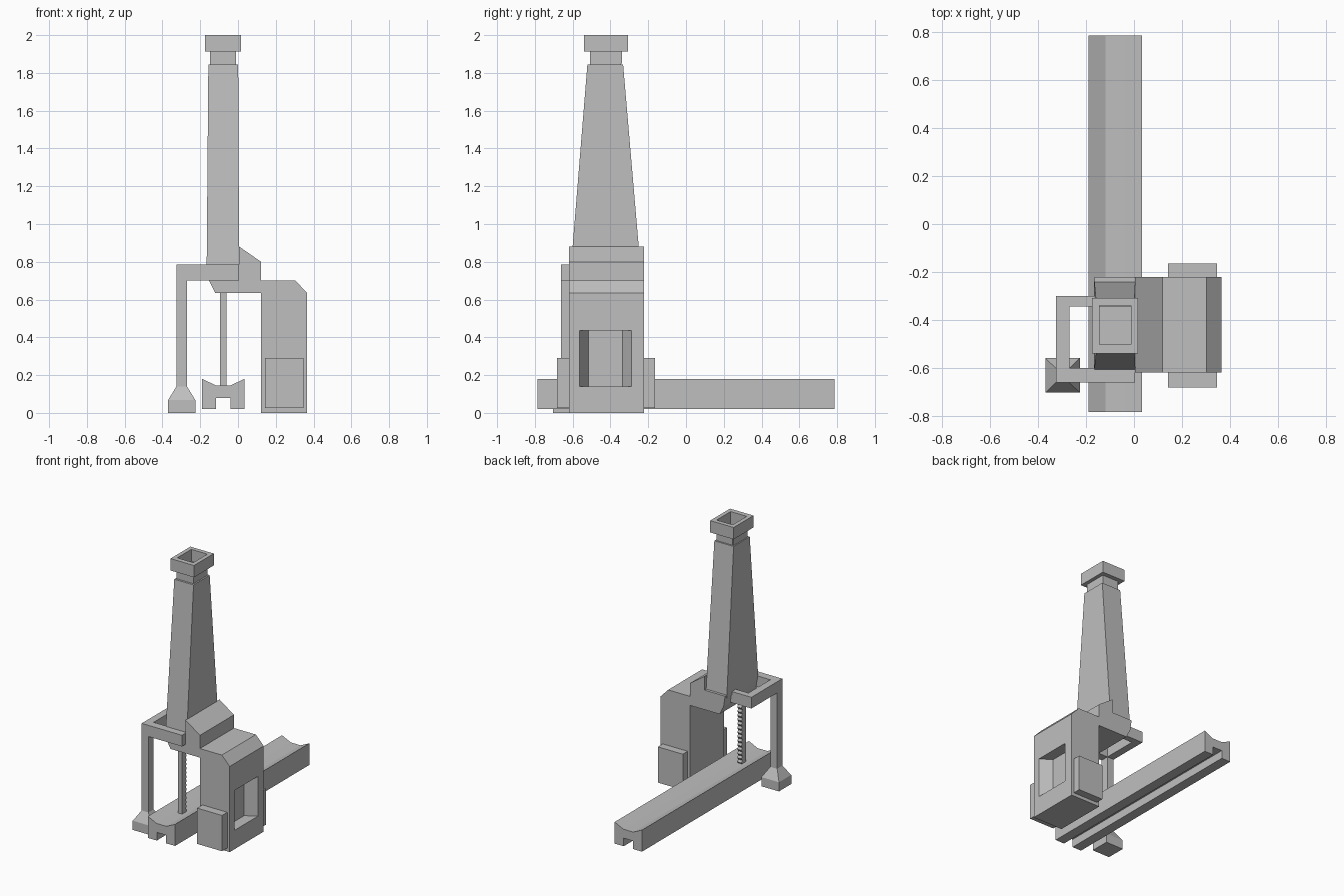
import bpy
import bmesh
from mathutils import Vector

cube = bpy.data.objects.get("Cube")
if cube:
    bpy.data.objects.remove(cube, do_unlink=True)

GRAY = (0.52, 0.52, 0.52, 1.0)
mat = bpy.data.materials.new("plain gray")
mat.use_nodes = True
mat.diffuse_color = GRAY
mat.node_tree.nodes["Principled BSDF"].inputs["Base Color"].default_value = GRAY


def finish(name, bm):
    bmesh.ops.recalc_face_normals(bm, faces=bm.faces)
    mesh = bpy.data.meshes.new(name)
    bm.to_mesh(mesh)
    bm.free()
    mesh.materials.append(mat)
    obj = bpy.data.objects.new(name, mesh)
    bpy.context.collection.objects.link(obj)
    return obj


def prism(name, profile, axis, start, end):
    """Extrude a 2D outline along one axis."""
    bm = bmesh.new()
    verts = []
    for p in profile:
        co = list(p)
        co.insert("xyz".index(axis), start)
        verts.append(bm.verts.new(co))
    face = bm.faces.new(verts)
    step = Vector([end - start if a == axis else 0 for a in "xyz"])
    new = bmesh.ops.extrude_face_region(bm, geom=[face])["geom"]
    bmesh.ops.translate(bm, vec=step,
                        verts=[v for v in new if isinstance(v, bmesh.types.BMVert)])
    return finish(name, bm)


def loft(name, sections):
    """Skin a stack of rectangles given as x0, x1, y0, y1, z."""
    bm = bmesh.new()
    rings = [[bm.verts.new(c) for c in
              ((x0, y0, z), (x1, y0, z), (x1, y1, z), (x0, y1, z))]
             for x0, x1, y0, y1, z in sections]
    for a, b in zip(rings, rings[1:]):
        for i in range(4):
            j = (i + 1) % 4
            bm.faces.new((a[i], a[j], b[j], b[i]))
    bm.faces.new(rings[0])
    bm.faces.new(rings[-1])
    return finish(name, bm)


def box(name, x0, x1, y0, y1, z0, z1):
    return loft(name, [(x0, x1, y0, y1, z0), (x0, x1, y0, y1, z1)])


# Main housing with a bevelled outer top edge
FRONT, BACK = -0.62, -0.222
housing = prism("housing", [(0.122, 0), (0.366, 0), (0.366, 0.635), (0.302, 0.702),
                            (0.122, 0.702)], "y", FRONT, BACK)

# Window recess with slanted sides
cutter = prism("window_cutter", [(0.38, -0.573), (0.38, -0.281), (0.285, -0.335),
                                 (0.285, -0.515)], "z", 0.14, 0.435)
cutter.hide_render = True
cut = housing.modifiers.new("window", "BOOLEAN")
cut.operation = "DIFFERENCE"
cut.solver = "EXACT"
cut.object = cutter
bpy.context.view_layer.objects.active = housing
bpy.ops.object.modifier_apply(modifier=cut.name)
bpy.data.objects.remove(cutter, do_unlink=True)

# Side plates at the front and back of the housing
box("front_plate", 0.142, 0.346, -0.682, FRONT, 0.025, 0.29)
box("back_plate", 0.142, 0.346, BACK, -0.165, 0.025, 0.29)

# Bridge with sloped hood, carrying the tower
prism("bridge", [(0.122, 0.635), (0.122, 0.80), (0.004, 0.882), (0.004, 0.78),
                 (-0.165, 0.78), (-0.153, 0.70), (-0.12, 0.635)], "y", FRONT, BACK)

# Hollow-topped tapering tower with neck and collar
loft("tower", [
    (-0.166, 0.006, -0.61, -0.24, 0.76),
    (-0.157, 0.001, -0.522, -0.333, 1.845),
    (-0.148, -0.01, -0.507, -0.345, 1.845),
    (-0.148, -0.01, -0.507, -0.345, 1.912),
    (-0.175, 0.017, -0.54, -0.308, 1.912),
    (-0.175, 0.017, -0.54, -0.308, 2.0),
    (-0.145, -0.013, -0.504, -0.34, 2.0),
    (-0.145, -0.013, -0.504, -0.34, 1.85),
])

# Support frame: three bars, one leg and a flared foot
box("frame_front_bar", -0.326, 0.004, -0.662, -0.602, 0.702, 0.785)
box("frame_side_bar", -0.326, -0.27, -0.602, -0.345, 0.702, 0.785)
box("frame_back_bar", -0.326, -0.15, -0.345, -0.30, 0.702, 0.785)
box("leg", -0.326, -0.27, -0.662, -0.602, 0.13, 0.702)
loft("foot", [
    (-0.37, -0.226, -0.704, -0.56, 0),
    (-0.37, -0.226, -0.704, -0.56, 0.068),
    (-0.326, -0.27, -0.662, -0.602, 0.14),
])

# Toothed rack hanging from the bridge
TEETH = 16
pitch = 0.5 / TEETH
rack = [(-0.565, 0.64), (-0.565, 0.14)]
for i in range(TEETH):
    z = 0.14 + i * pitch
    rack += [(-0.522, z), (-0.512, z + pitch / 2)]
rack.append((-0.522, 0.64))
prism("toothed_rack", rack, "x", -0.096, -0.062)

# Long grooved rail with a dished top
half = [(0.112, 0.18), (0.112, 0.02), (0.038, 0.02), (0.038, 0.08)]
dish = [(-0.04, 0.146), (0.04, 0.146)]
outline = half + [(-x, z) for x, z in reversed(half)] + dish
prism("rail", [(x - 0.078, z) for x, z in outline], "y", -0.785, 0.787)
